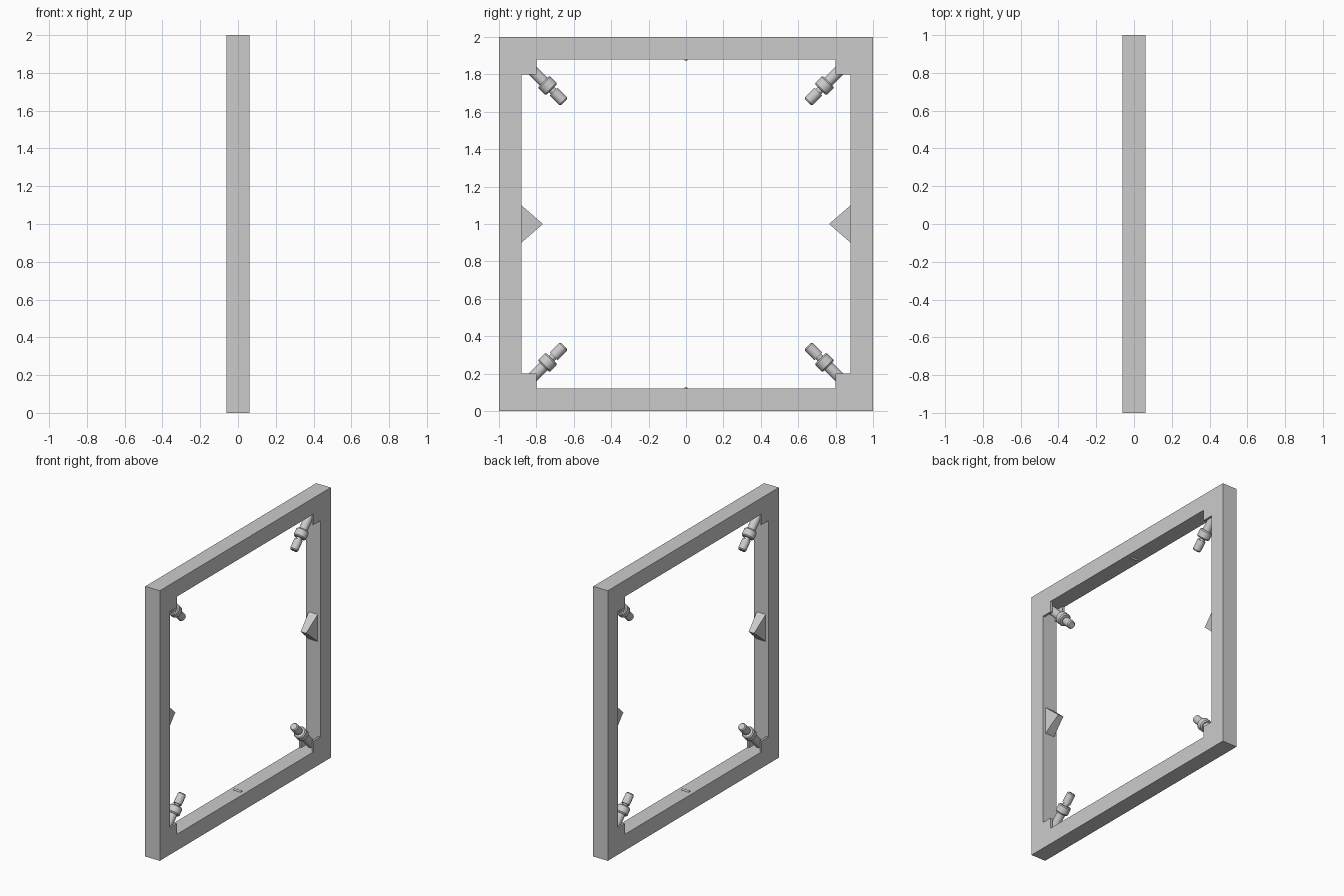
import bpy, bmesh, math
from mathutils import Matrix, Vector

cube = bpy.data.objects.get("Cube")
if cube:
    bpy.data.objects.remove(cube, do_unlink=True)

HALF_DEPTH = 0.06
INNER = 0.88      # inner edge of the bars, measured from the centre
NOTCH = 0.80      # inner edge of the corner brackets
CENTRE = Vector((0, 0, 1))


def make_object(name, bm):
    bmesh.ops.recalc_face_normals(bm, faces=bm.faces)
    mesh = bpy.data.meshes.new(name)
    bm.to_mesh(mesh)
    bm.free()
    obj = bpy.data.objects.new(name, mesh)
    bpy.context.collection.objects.link(obj)
    return obj


def box(name, half_size):
    bm = bmesh.new()
    bmesh.ops.create_cube(bm, size=2)
    bmesh.ops.scale(bm, vec=half_size, verts=bm.verts)
    bmesh.ops.translate(bm, vec=CENTRE, verts=bm.verts)
    return make_object(name, bm)


def activate(obj):
    bpy.ops.object.select_all(action='DESELECT')
    obj.select_set(True)
    bpy.context.view_layer.objects.active = obj


def cut(target, half_size):
    cutter = box("cutter", half_size)
    cutter.hide_render = True
    mod = target.modifiers.new("cut", 'BOOLEAN')
    mod.operation = 'DIFFERENCE'
    mod.solver = 'EXACT'
    mod.object = cutter
    activate(target)
    bpy.ops.object.modifier_apply(modifier=mod.name)
    bpy.data.objects.remove(cutter, do_unlink=True)


def lathe(name, profile, steps=24):
    """Revolve (radius, height) points around z."""
    bm = bmesh.new()
    verts = [bm.verts.new((r, 0, h)) for r, h in profile]
    edges = [bm.edges.new(pair) for pair in zip(verts, verts[1:])]
    bmesh.ops.spin(bm, geom=verts + edges, cent=(0, 0, 0), axis=(0, 0, 1),
                   angle=math.tau, steps=steps, use_duplicate=False)
    bmesh.ops.remove_doubles(bm, verts=bm.verts, dist=0.0001)
    obj = make_object(name, bm)
    activate(obj)
    bpy.ops.object.shade_smooth()
    bpy.ops.object.shade_smooth_by_angle(angle=math.radians(30))
    return obj


# Square frame with a cross-shaped opening and pockets inside its corners
frame = box("frame", (HALF_DEPTH, 1, 1))
cut(frame, (0.2, INNER, NOTCH))
cut(frame, (0.2, NOTCH, INNER))
cut(frame, (0.045, INNER, INNER))

# Diagonal nozzles, one in each corner
nozzle_profile = [(0, -0.14), (0.03, -0.14), (0.03, 0.055), (0.038, 0.055),
                  (0.045, 0.063), (0.045, 0.107), (0.038, 0.115),
                  (0.02, 0.115), (0.02, 0.13), (0.029, 0.13),
                  (0.029, 0.202), (0.022, 0.21), (0, 0.21)]
for side, sy in (("front", -1), ("back", 1)):
    for level, sz in (("lower", -1), ("upper", 1)):
        nozzle = lathe(f"{side}_{level}_nozzle", nozzle_profile)
        inward = Vector((0, -sy, -sz))
        turn = inward.to_track_quat('Z', 'Y').to_matrix().to_4x4()
        place = CENTRE + Vector((0, sy * NOTCH, sz * NOTCH))
        nozzle.matrix_world = Matrix.Translation(place) @ turn

# Pointed wedges halfway up the side bars
for side, sy in (("front", -1), ("back", 1)):
    bm = bmesh.new()
    for sx in (-1, 1):
        bm.verts.new((sx * 0.037, sy * INNER, 0.9))
        bm.verts.new((sx * 0.037, sy * INNER, 1.1))
        bm.verts.new((sx * 0.022, sy * 0.765, 1))
    bmesh.ops.convex_hull(bm, input=bm.verts)
    make_object(f"{side}_wedge", bm)

# Small pins in the middle of the top and bottom bars
for level, sz in (("bottom", -1), ("top", 1)):
    pin = lathe(f"{level}_pin", [(0, -0.03), (0.009, -0.03), (0.009, 0.03), (0, 0.03)], 16)
    pin.matrix_world = (Matrix.Translation(CENTRE + Vector((0, 0, sz * INNER)))
                        @ Matrix.Rotation(math.pi / 2, 4, 'Y'))
